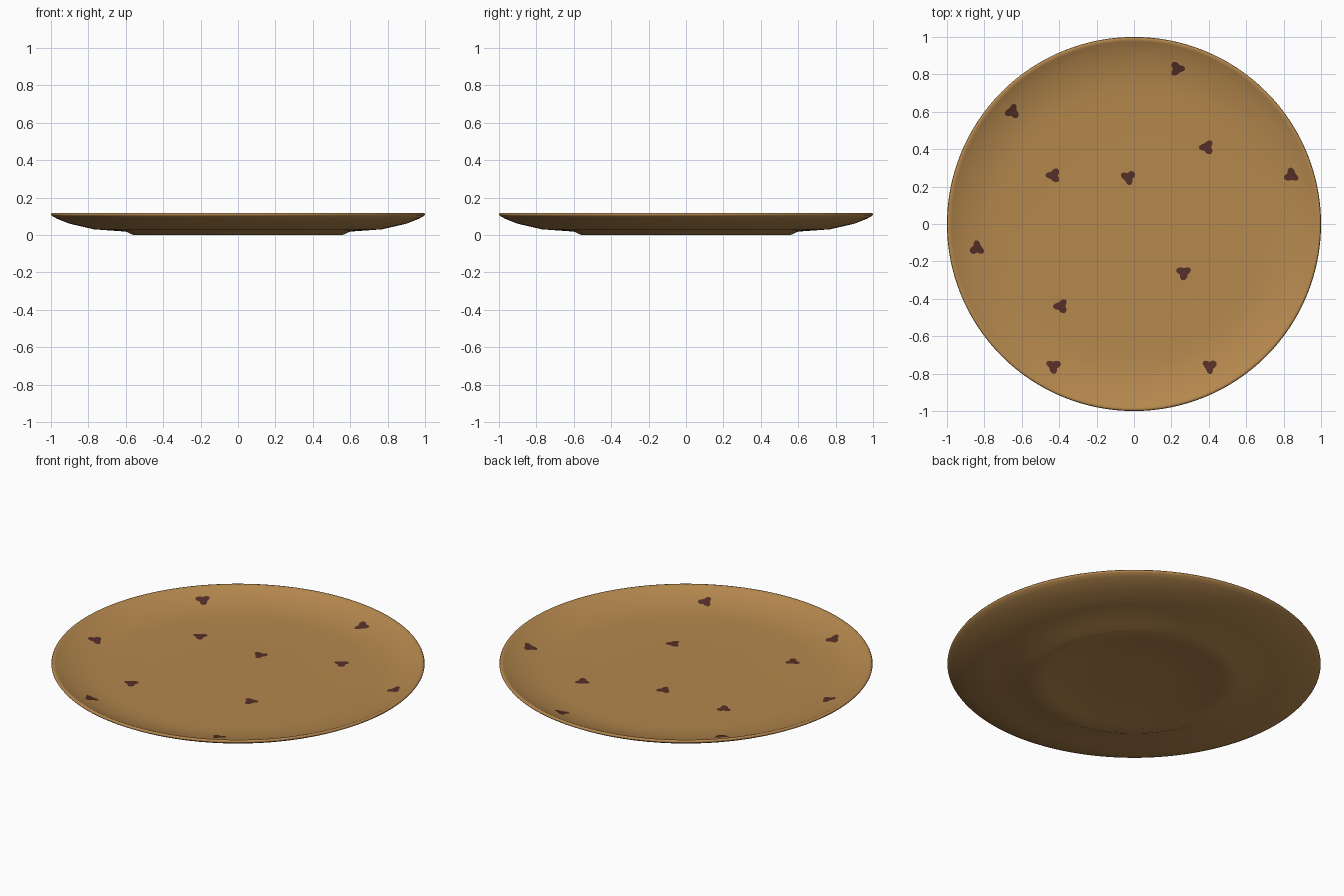
import bpy, math

cube = bpy.data.objects.get("Cube")
if cube:
    bpy.data.objects.remove(cube)


def material(name, rgb):
    m = bpy.data.materials.new(name)
    m.use_nodes = True
    m.diffuse_color = (*rgb, 1)
    m.node_tree.nodes["Principled BSDF"].inputs["Base Color"].default_value = (*rgb, 1)
    return m


def mesh_object(name, verts, faces, mat):
    me = bpy.data.meshes.new(name)
    me.from_pydata(verts, [], faces)
    me.materials.append(mat)
    ob = bpy.data.objects.new(name, me)
    bpy.context.collection.objects.link(ob)
    for p in me.polygons:
        p.use_smooth = True
    return ob


tan = material("tan glaze", (0.46, 0.245, 0.075))
brown = material("dark brown spot", (0.09, 0.028, 0.02))

# Lathe profile (radius, height): underside centre to rim, then inside to centre
under = [(0.2, 0.02), (0.4, 0.018), (0.46, 0.002), (0.5, 0), (0.56, 0), (0.6, 0.018),
         (0.77, 0.03), (0.9, 0.06), (0.97, 0.088), (0.995, 0.102), (1, 0.109)]
inside = [(0.996, 0.116), (0.986, 0.117), (0.975, 0.112), (0.95, 0.1), (0.9, 0.083),
          (0.84, 0.068), (0.78, 0.058), (0.7, 0.054), (0.4, 0.054)]
profile = under + inside
SEG = 128

# Plate body
verts = [(r * math.cos(math.tau * s / SEG), r * math.sin(math.tau * s / SEG), z)
         for r, z in profile for s in range(SEG)]
faces = [(i * SEG + s, i * SEG + (s + 1) % SEG, (i + 1) * SEG + (s + 1) % SEG, (i + 1) * SEG + s)
         for i in range(len(profile) - 1) for s in range(SEG)]
last = (len(profile) - 1) * SEG
faces.append(tuple(reversed(range(SEG))))
faces.append(tuple(range(last, last + SEG)))
mesh_object("plate", verts, faces, tan)


def surface_height(x, y):
    """Height of the plate's upper surface."""
    r = math.hypot(x, y)
    for (r1, z1), (r0, z0) in zip(inside, inside[1:]):
        if r0 <= r <= r1:
            return z0 + (z1 - z0) * (r - r0) / (r1 - r0)
    return inside[-1][1]


def spot(index, cx, cy, turn):
    """Thin three-lobed patch draped on the plate."""
    n = 30
    pts = [(cx, cy)]
    for ring in (0.5, 1):
        for k in range(n):
            a = math.tau * k / n
            r = ring * (0.033 + 0.009 * math.cos(3 * a) + 0.0015 * math.sin(5 * a + index))
            b = a + math.radians(turn)
            pts.append((cx + r * math.cos(b), cy + r * math.sin(b)))
    vs = [(x, y, surface_height(x, y) + 0.002) for x, y in pts]
    fs = []
    for k in range(n):
        j = (k + 1) % n
        fs += [(0, 1 + k, 1 + j), (1 + k, 1 + n + k, 1 + n + j, 1 + j)]
    mesh_object(f"spot_{index}", vs, fs, brown)


# Painted spots: centre and rotation of the lobes
spots = [(0.23, 0.83, 0), (-0.65, 0.6, 75), (0.39, 0.41, 60), (-0.43, 0.26, 60),
         (-0.03, 0.25, 40), (0.84, 0.26, 90), (-0.84, -0.13, 90), (0.265, -0.26, 30),
         (-0.39, -0.44, 60), (-0.43, -0.76, 30), (0.405, -0.76, 30)]
for i, (x, y, turn) in enumerate(spots, 1):
    spot(i, x, y, turn)
